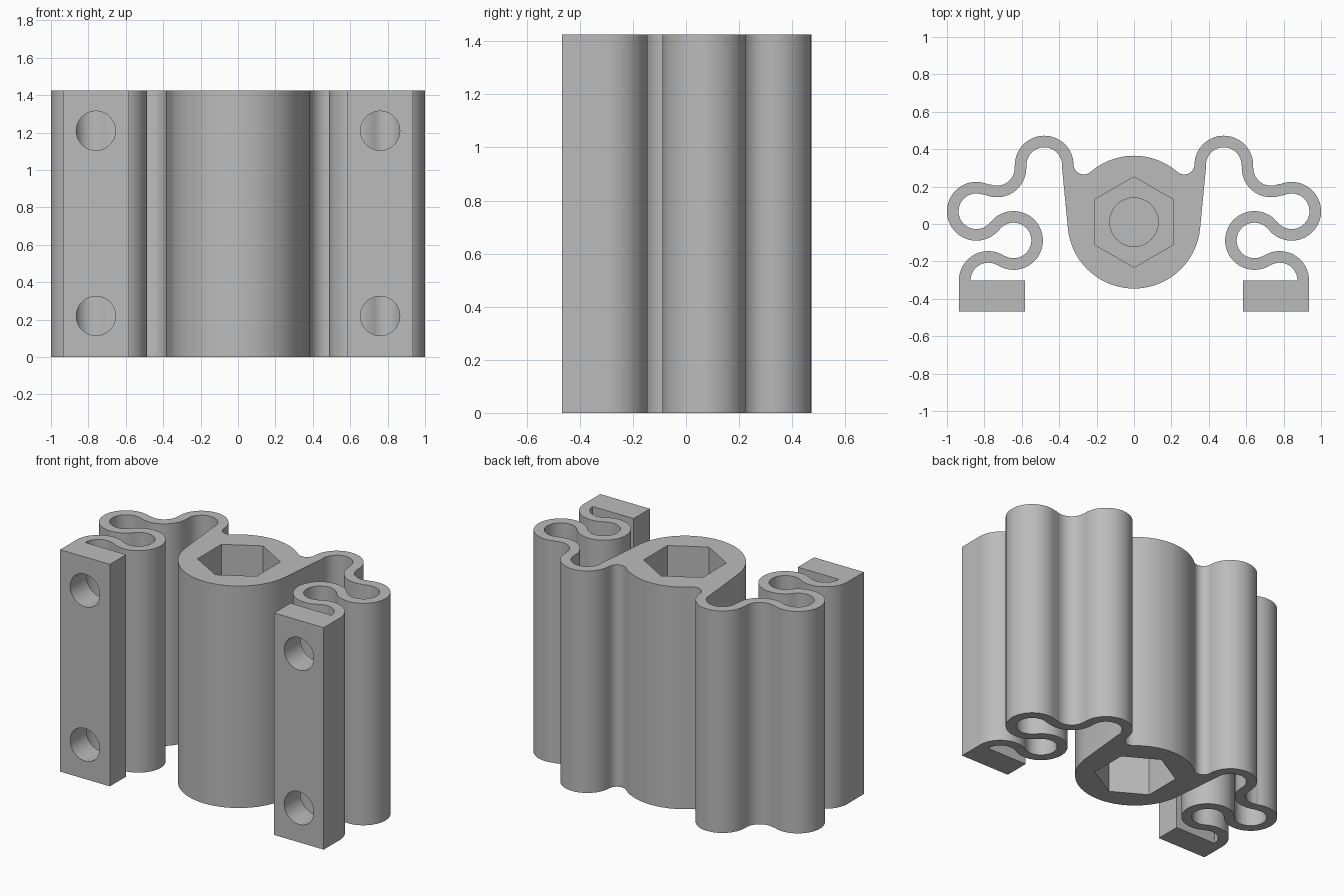
import bpy, bmesh, math
from mathutils import Matrix, Vector

if "Cube" in bpy.data.objects:
    bpy.data.objects.remove(bpy.data.objects["Cube"], do_unlink=True)

HEIGHT = 1.425
WALL = 0.031          # half thickness of the spring strip
BEND = 0.126          # centreline radius of each bend
HUB = Vector((0, 0.01))
HUB_R = 0.355
FILLET = Vector((0.2685, 0.32))
FILLET_R = 0.055
# Bend centres along the spring arm, from the hub out to the foot
BENDS = [Vector(p) for p in ((0.48, 0.315), (0.733, 0.30), (0.843, 0.068),
                             (0.644, -0.088), (0.779, -0.302))]

grey = bpy.data.materials.new("plain_grey")
grey.use_nodes = True
colour = (0.5, 0.5, 0.5, 1)
grey.diffuse_color = colour
grey.node_tree.nodes["Principled BSDF"].inputs["Base Color"].default_value = colour


def arc(centre, radius, start, end):
    n = max(2, math.ceil(abs(end - start) / 5))
    angles = [math.radians(start + (end - start) * i / n) for i in range(n + 1)]
    return [centre + radius * Vector((math.cos(a), math.sin(a))) for a in angles]


def heading(a, b):
    d = b - a
    return math.degrees(math.atan2(d.y, d.x))


def strip_side(offset, start):
    """One side of the serpentine strip; bends alternate in direction."""
    points = []
    for i, centre in enumerate(BENDS):
        turn = -1 if i % 2 == 0 else 1
        end = heading(centre, BENDS[i + 1]) if i + 1 < len(BENDS) else 0
        sweep = (turn * (end - start)) % 360
        points += arc(centre, BEND - turn * offset, start, start + turn * sweep)
        start = end + 180
    return points


# Half outline: hub top, fillet, outer strip side, foot, inner side, hub bottom
to_fillet = heading(HUB, FILLET)
half = arc(HUB, HUB_R, 90, to_fillet)
half += arc(FILLET, FILLET_R, to_fillet + 180, 360 + heading(FILLET, BENDS[0]))
half += strip_side(WALL, 180)
half += [Vector(p) for p in ((0.936, -0.467), (0.583, -0.467), (0.583, -0.302))]
half += reversed(strip_side(-WALL, 185))
half += arc(HUB, HUB_R, -5, -90)
outline = half + [Vector((-p.x, p.y)) for p in reversed(half)]

clean = []
for p in outline:
    if not clean or (p - clean[-1]).length > 0.006:
        clean.append(p)
if (clean[0] - clean[-1]).length < 0.006:
    clean.pop()


def make_object(name, bm):
    bmesh.ops.recalc_face_normals(bm, faces=bm.faces[:])
    mesh = bpy.data.meshes.new(name)
    bm.to_mesh(mesh)
    bm.free()
    mesh.materials.append(grey)
    obj = bpy.data.objects.new(name, mesh)
    bpy.context.collection.objects.link(obj)
    return obj


# Extruded bracket
bm = bmesh.new()
face = bm.faces.new([bm.verts.new((p.x, p.y, 0)) for p in clean])
ext = bmesh.ops.extrude_face_region(bm, geom=[face])
bmesh.ops.translate(bm, vec=(0, 0, HEIGHT),
                    verts=[v for v in ext["geom"] if isinstance(v, bmesh.types.BMVert)])
bracket = make_object("spring_bracket", bm)
bpy.context.view_layer.objects.active = bracket


def cut(name, sides, radius, length, centre, rotation):
    bm = bmesh.new()
    bmesh.ops.create_cone(bm, cap_ends=True, segments=sides, radius1=radius,
                          radius2=radius, depth=length,
                          matrix=Matrix.Translation(centre) @ rotation)
    cutter = make_object(name, bm)
    cutter.hide_render = True
    mod = bracket.modifiers.new(name, "BOOLEAN")
    mod.operation = "DIFFERENCE"
    mod.solver = "EXACT"
    mod.object = cutter
    bpy.ops.object.modifier_apply(modifier=name)
    bpy.data.objects.remove(cutter, do_unlink=True)


# Hexagonal sockets with a blind bore at both ends of the hub
upright = Matrix.Identity(4)
for z in (0, HEIGHT):
    cut("hex_socket", 6, 0.242, 1.0, (HUB.x, HUB.y, z), upright)
    cut("blind_bore", 48, 0.13, 1.3, (HUB.x, HUB.y, z), upright)

# Screw holes through both feet
sideways = Matrix.Rotation(math.pi / 2, 4, "X")
for x in (-0.76, 0.76):
    for z in (0.22, 1.21):
        cut("screw_hole", 48, 0.105, 0.32, (x, -0.44, z), sideways)

bpy.ops.object.select_all(action="DESELECT")
bracket.select_set(True)
bpy.ops.object.shade_smooth_by_angle(angle=math.radians(30))
